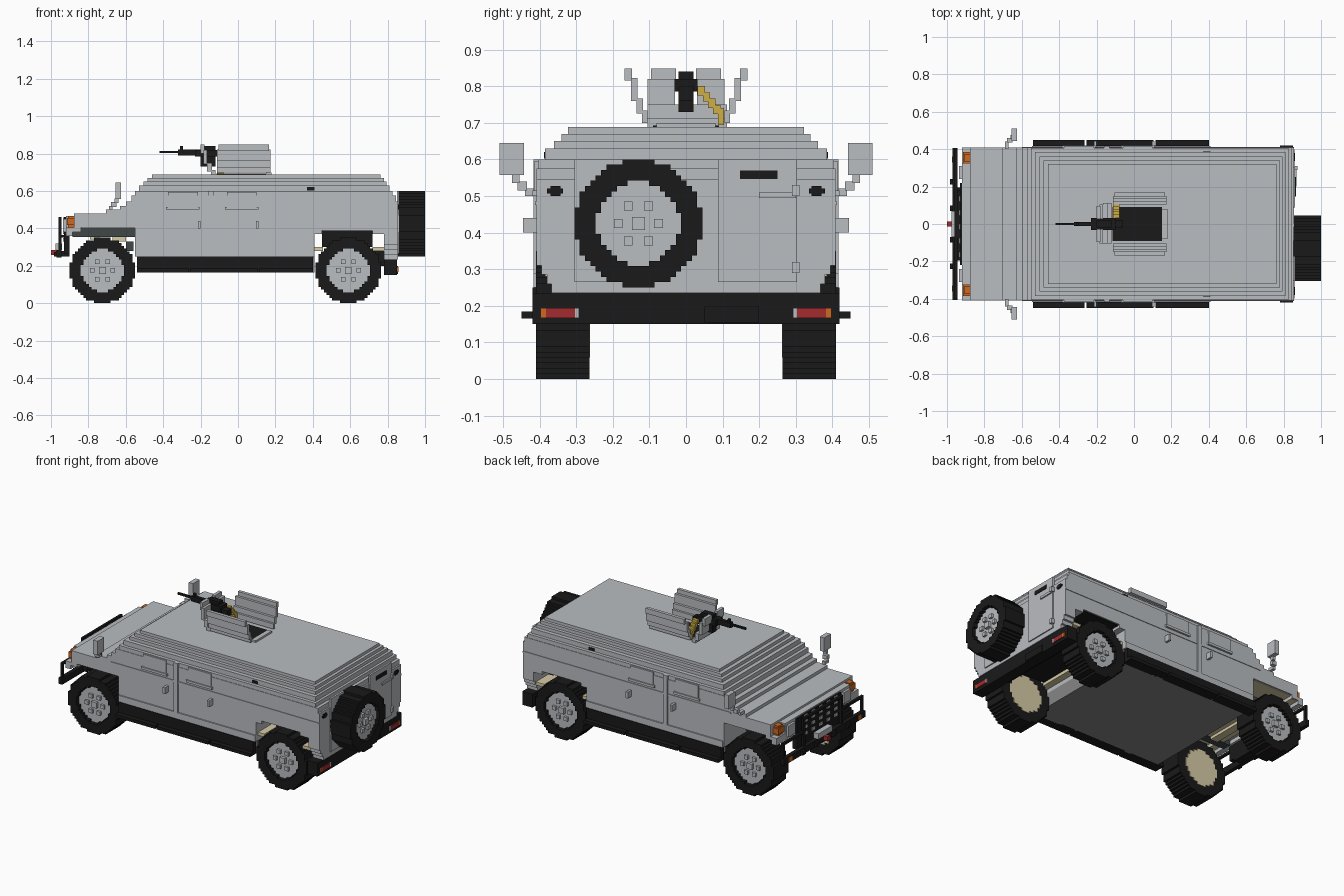
import bpy, bmesh, math
from mathutils import Matrix, Vector

old = bpy.data.objects.get("Cube")
if old:
    bpy.data.objects.remove(old, do_unlink=True)


def material(name, r, g, b):
    m = bpy.data.materials.new(name)
    m.use_nodes = True
    m.diffuse_color = (r, g, b, 1)
    m.node_tree.nodes["Principled BSDF"].inputs["Base Color"].default_value = (r, g, b, 1)
    return m


GRAY = material("body gray", .49, .51, .535)
BLACK = material("rubber black", .01, .01, .01)
SLATE = material("arch slate", .05, .062, .064)
DARK = material("floor dark gray", .24, .24, .24)
TAN = material("chassis tan", .68, .6, .38)
RED = material("lamp red", .36, .025, .03)
ORANGE = material("lamp orange", .62, .14, .015)
GOLD = material("ammunition gold", .62, .43, .06)


def make(name, bm, mat):
    bmesh.ops.recalc_face_normals(bm, faces=bm.faces)
    me = bpy.data.meshes.new(name)
    bm.to_mesh(me)
    bm.free()
    me.materials.append(mat)
    ob = bpy.data.objects.new(name, me)
    bpy.context.collection.objects.link(ob)
    return ob


def add_box(bm, x0, x1, y0, y1, z0, z1):
    centre = Vector((x0 + x1, y0 + y1, z0 + z1)) / 2
    bmesh.ops.create_cube(bm, size=1, matrix=Matrix.Translation(centre)
                          @ Matrix.Diagonal((x1 - x0, y1 - y0, z1 - z0, 1)))


def boxes(name, mat, items, mirror=False):
    """Boxes as (x0, x1, y0, y1, z0, z1), optionally repeated on both sides."""
    bm = bmesh.new()
    for x0, x1, y0, y1, z0, z1 in items:
        add_box(bm, x0, x1, y0, y1, z0, z1)
        if mirror:
            add_box(bm, x0, x1, -y1, -y0, z0, z1)
    return make(name, bm, mat)


def prism(name, mat, outline, y0, y1):
    bm = bmesh.new()
    face = bm.faces.new([bm.verts.new((x, y0, z)) for x, z in outline])
    ext = bmesh.ops.extrude_face_region(bm, geom=[face])
    moved = [v for v in ext["geom"] if isinstance(v, bmesh.types.BMVert)]
    bmesh.ops.translate(bm, verts=moved, vec=(0, y1 - y0, 0))
    return make(name, bm, mat)


def disc(name, mat, r_out, r_in, depth, matrix):
    """Stepped disc or ring, made of rows of blocks, extruded along local y."""
    bm = bmesh.new()
    n = 24
    s = .35 / n
    for j in range(n):
        z = (j + .5 - n / 2) * s
        if abs(z) > r_out:
            continue
        a = round(math.sqrt(r_out ** 2 - z * z) / s) * s
        b = round(math.sqrt(max(r_in ** 2 - z * z, 0)) / s) * s
        spans = [(-a, -b), (b, a)] if b > 0 else [(-a, a)]
        for u0, u1 in spans:
            if u1 > u0:
                add_box(bm, u0, u1, 0, depth, z - s / 2, z + s / 2)
    bm.transform(matrix)
    return make(name, bm, mat)


def wheel(name, matrix):
    """Outer side faces local -y."""
    disc(name + "_tyre", BLACK, .175, .112, .146, matrix)
    disc(name + "_hub", GRAY, .114, 0, .1, matrix @ Matrix.Translation((0, .024, 0)))
    disc(name + "_inner_plate", TAN, .114, 0, .03, matrix @ Matrix.Translation((0, .118, 0)))
    bm = bmesh.new()
    add_box(bm, -.018, .018, .006, .03, -.018, .018)
    for k in range(6):
        a = k * math.pi / 3
        u, w = .055 * math.cos(a), .055 * math.sin(a)
        add_box(bm, u - .012, u + .012, .01, .03, w - .012, w + .012)
    bm.transform(matrix)
    make(name + "_bolts", bm, GRAY)


# Wheels and spare
for label, x in (("front", -.725), ("rear", .59)):
    for side, y, turn in (("right", -.41, 0), ("left", .41, math.pi)):
        wheel(f"{label}_{side}_wheel",
              Matrix.Translation((x, y, .175)) @ Matrix.Rotation(turn, 4, 'Z'))
wheel("spare_wheel", Matrix.Translation((1, -.13, .425)) @ Matrix.Rotation(math.pi / 2, 4, 'Z'))

# Lower hull with stepped bonnet and open wheel arches
prism("hull", GRAY, [
    (-.92, .36), (-.885, .36), (-.885, .385), (-.84, .385), (-.84, .405), (-.55, .405),
    (-.55, .25), (.41, .25), (.41, .37), (.45, .37), (.45, .39), (.72, .39), (.72, .37),
    (.78, .37), (.78, .31), (.855, .31), (.855, .52), (-.63, .52), (-.63, .5), (-.705, .5),
    (-.705, .48), (-.878, .48), (-.878, .405), (-.92, .405)], -.408, .408)
boxes("nose", GRAY, [(-.92, -.87, -.325, .325, .4, .467)])
boxes("rear_skirt", GRAY, [(.78, .855, -w, w, z, z + .026)
                           for z, w in ((.235, .367), (.26, .38), (.285, .395))])

# Stepped cabin: bottom, top, front, back, half width
cabin = [(.52, .545, -.6, .855, .408), (.545, .575, -.57, .845, .408), (.575, .6, -.55, .825, .405),
         (.6, .63, -.53, .81, .385), (.63, .65, -.505, .795, .36), (.65, .67, -.485, .78, .34),
         (.67, .688, -.46, .762, .322)]
boxes("cabin", GRAY, [(x0, x1, -w, w, z0, z1) for z0, z1, x0, x1, w in cabin])

# Side details
boxes("side_windows", GRAY, [(x, x + .16, .4, .414, .51, .595) for x in (-.375, -.06)], True)
boxes("window_sills", GRAY, [(x - .01, x + .17, .4, .42, .5, .515) for x in (-.375, -.06)], True)
boxes("door_pillars", GRAY, [(-.16, -.13, .4, .416, .26, .6)], True)
boxes("side_mouldings", GRAY, [(-.545, .41, .4, .416, .25, .29),
                               (-.6, .855, .4, .412, .475, .485)], True)
boxes("door_handles", GRAY, [(x, x + .015, .405, .445, .4, .44) for x in (-.215, .095)], True)
boxes("side_vents", BLACK, [(.37, .41, .38, .388, .603, .62)], True)

# Recessed arch linings behind the open wheel arches
boxes("front_arch_walls", SLATE, [(-.885, -.55, .2, .255, .355, .41)], True)
boxes("front_arch_ceilings", TAN, [(-.838, -.552, .25, .4, .402, .408),
                                   (-.884, -.84, .25, .4, .382, .388)], True)
boxes("rear_arch_walls", BLACK, [(.45, .72, .2, .262, .3, .392)], True)
boxes("rear_arch_ceilings", BLACK, [(.452, .718, .26, .4, .386, .392)], True)

# Running boards with gaps between three lengths
boards = [(-.54, -.265), (-.255, .105), (.115, .4)]
boxes("running_boards", BLACK, [(a, b, .38, .45, .165, .185) for a, b in boards], True)
boxes("sills", BLACK, [(-.54, .4, .39, .42, .165, .25)], True)

# Underside
boxes("floor", DARK, [(-.5, .41, -.392, .392, .165, .255)])
boxes("front_chassis", TAN, [(-.84, -.56, -.2, .2, .358, .408), (-.67, -.6, -.2, .2, .33, .36),
                             (-.79, -.74, -.2, .2, .34, .36)])
boxes("front_crossmember", SLATE, [(-.6, -.56, -.2, .2, .28, .33)])
boxes("rear_chassis", BLACK, [(.45, .72, -.2, .2, .3, .39), (.72, .8, -.26, .26, .2, .3)])
boxes("rear_crossmembers", TAN, [(.41, .455, -.385, .385, .28, .3), (.72, .78, -.385, .385, .28, .3)])

# Rear bumper, lamps and door panels
boxes("rear_bumper", BLACK, [(.78, .85, -.42, .42, .15, .235), (.8, .855, .05, .2, .155, .2)])
boxes("tail_lamps", RED, [(.84, .857, .303, .382, .167, .194)], True)
boxes("tail_indicators", ORANGE, [(.84, .857, .382, .397, .167, .194)], True)
boxes("reverse_lamps", GRAY, [(.84, .857, .292, .303, .167, .194)], True)
boxes("rear_doors", GRAY, [(.85, .862, .087, .303, .265, .6), (.85, .862, -.305, -.087, .265, .6)])
boxes("rear_hinges", GRAY, [(.85, .875, .29, .31, z, z + .03) for z in (.29, .5)]
      + [(.85, .87, .2, .3, .495, .51)])
boxes("rear_vents", BLACK, [(.85, .866, .147, .25, .546, .57)])
boxes("rear_markers", BLACK, [(.85, .86, .336, .38, .507, .52), (.85, .86, .343, .37, .5, .527)], True)
boxes("spare_carrier", GRAY, [(.85, .88, -.2, -.06, .36, .5)])

# Nose: grille, lamps and bull bar
boxes("grille", BLACK, [(-.93, -.9, -.22, .22, .265, .46)])
boxes("grille_studs", GRAY, [(-.936, -.925, -.18 + i * .075, -.15 + i * .075, z, z + .018)
                             for i in range(5) for z in (.33, .37, .41, .44)])
boxes("headlamps", GRAY, [(-.935, -.9, .24, .31, .38, .45)], True)
boxes("front_indicators", ORANGE, [(-.915, -.87, .325, .385, .418, .455),
                                   (-.91, -.87, .335, .375, .405, .467)], True)
boxes("front_bumper", BLACK, [(-.97, -.945, -.405, .405, .245, .285),
                              (-.95, -.9, -.18, .18, .25, .28)])
boxes("bumper_blocks", BLACK, [(-.985, -.96, y, y + .03, .25, .275) for y in (.07, .21)], True)
boxes("bumper_markers", ORANGE, [(-.974, -.96, .33, .36, .252, .28)], True)
boxes("bull_bar", BLACK, [(-.96, -.945, .18, .197, .25, .46), (-.96, -.945, .385, .402, .27, .38),
                          (-.96, -.945, .18, .402, .365, .38), (-.95, -.9, .18, .195, .35, .365)], True)
boxes("bull_bar_top", BLACK, [(-.96, -.945, -.197, .197, .445, .46)])
boxes("winch", GRAY, [(-.975, -.94, -.07, .07, .285, .32)])
boxes("winch_hook", RED, [(-1, -.965, -.014, .014, .258, .285)])

# Mirrors on stepped arms
boxes("mirrors", GRAY, [(-.655, -.625, .443, .51, .557, .645), (-.66, -.64, .455, .475, .535, .56),
                        (-.68, -.65, .435, .46, .515, .54), (-.69, -.67, .4, .44, .5, .52)], True)

# Turret: hatch, stepped side shields and split front shield
boxes("hatch", BLACK, [(-.115, .15, -.09, .09, .685, .693)])
boxes("hatch_lip", GRAY, [(.15, .18, -.08, .08, .685, .7)])
boxes("side_shields", GRAY, [(-.113, .173, .105, .12, .7, .733), (-.113, .173, .118, .135, .725, .767),
                             (-.113, .173, .133, .15, .76, .822), (-.105, .165, .148, .168, .815, .848)], True)
boxes("front_shield", GRAY, [(-.145, -.12, -.105, .112, .685, .712),
                             (-.165, -.14, -.105, .112, .705, .75)])
boxes("front_shield_halves", GRAY, [(-.185, -.165, .03, .105, .745, .82),
                                    (-.2, -.18, .028, .095, .8, .848)], True)

# Mounted gun and its belt
boxes("gun", BLACK, [(-.2, -.12, -.02, .02, .73, .84), (-.23, -.1, -.032, .032, .785, .82),
                     (-.32, -.2, -.012, .012, .79, .822), (-.42, -.3, -.006, .006, .803, .815),
                     (-.31, -.295, -.008, .008, .81, .84), (-.1, -.06, -.02, .02, .76, .8)])
boxes("ammunition_belt", GOLD, [(-.112, -.078, .032 + i * .014, .052 + i * .014, .775 - i * .017, .8 - i * .017)
                                for i in range(4)] + [(-.112, -.078, .088, .104, .694, .74)])
